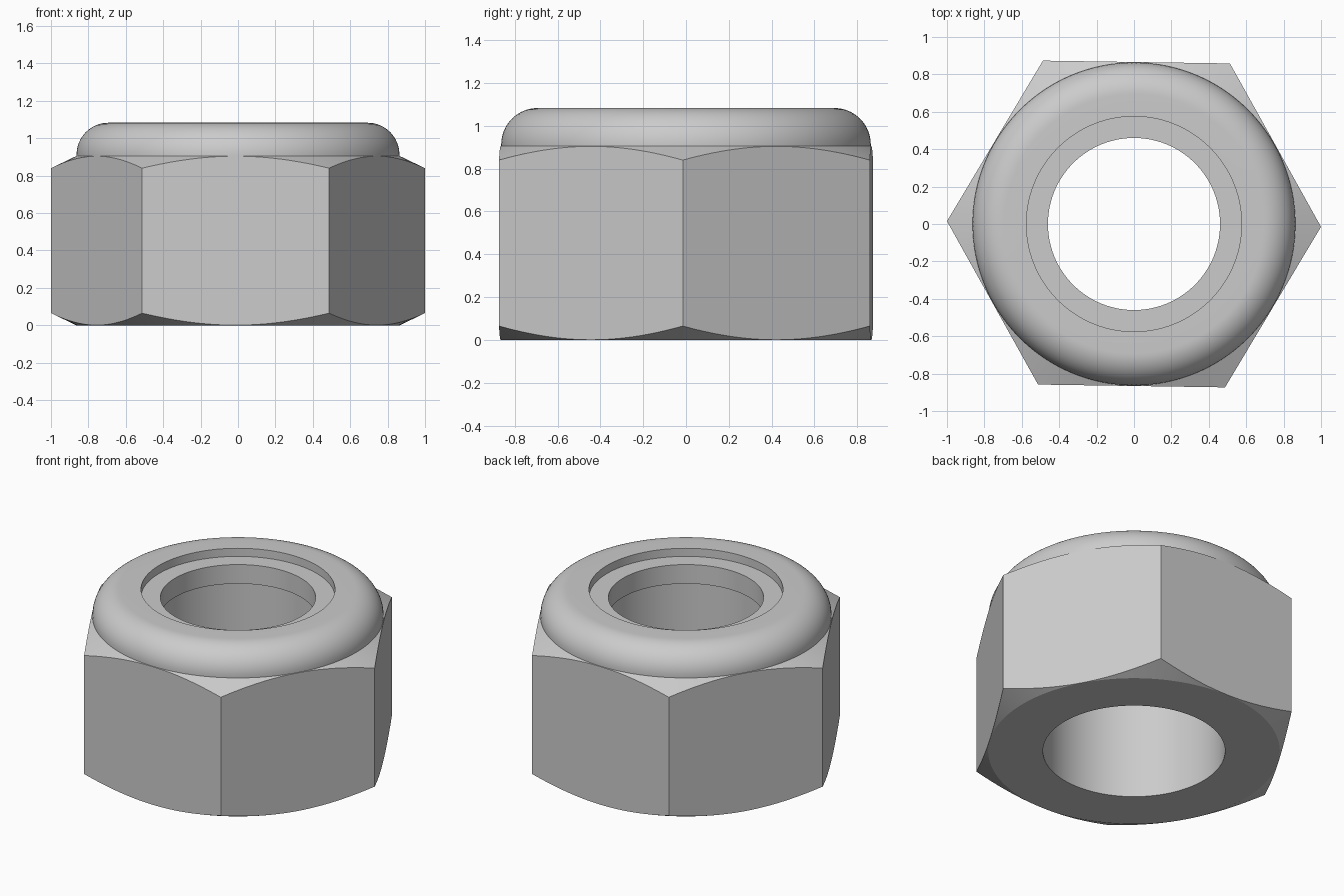
import bpy
import bmesh
import math

SEGMENTS = 192
HEIGHT = 0.905          # hex body height
FLAT_R = 0.8645         # where the chamfer cones start
BORE_R = 0.54

cube = bpy.data.objects.get("Cube")
if cube:
    bpy.data.objects.remove(cube, do_unlink=True)

steel = bpy.data.materials.new("grey_steel")
steel.use_nodes = True
steel.diffuse_color = (0.6, 0.6, 0.6, 1)
steel.node_tree.nodes["Principled BSDF"].inputs["Base Color"].default_value = (0.6, 0.6, 0.6, 1)


def add_object(name, bm):
    bmesh.ops.recalc_face_normals(bm, faces=bm.faces)
    mesh = bpy.data.meshes.new(name)
    bm.to_mesh(mesh)
    bm.free()
    mesh.materials.append(steel)
    obj = bpy.data.objects.new(name, mesh)
    bpy.context.collection.objects.link(obj)
    return obj


def lathe(name, profile):
    """Turn a closed (radius, height) profile around the z axis."""
    bm = bmesh.new()
    rings = []
    for i in range(SEGMENTS):
        a = math.tau * i / SEGMENTS
        rings.append([bm.verts.new((r * math.cos(a), r * math.sin(a), z)) for r, z in profile])
    n = len(profile)
    for i, ring in enumerate(rings):
        nxt = rings[(i + 1) % SEGMENTS]
        for j in range(n):
            k = (j + 1) % n
            bm.faces.new((ring[j], nxt[j], nxt[k], ring[k]))
    return add_object(name, bm)


def activate(obj):
    bpy.ops.object.select_all(action="DESELECT")
    obj.select_set(True)
    bpy.context.view_layer.objects.active = obj


def smooth(obj, degrees):
    activate(obj)
    bpy.ops.object.shade_smooth_by_angle(angle=math.radians(degrees))


# Hex body: a turned blank with chamfer cones, trimmed by a hexagonal prism
rim_r = 1.1
drop = (rim_r - FLAT_R) * 0.065 / (1 - FLAT_R)
body = lathe("hex_body", [(BORE_R, 0), (FLAT_R, 0), (rim_r, drop),
                          (rim_r, HEIGHT - drop), (FLAT_R, HEIGHT), (BORE_R, HEIGHT)])

bm = bmesh.new()
bmesh.ops.create_cone(bm, cap_ends=True, segments=6, radius1=1, radius2=1, depth=2)
corner = max(bm.verts, key=lambda v: v.co.x).co
turn = math.radians(-0.86) - math.atan2(corner.y, corner.x)
for v in bm.verts:
    a = math.atan2(v.co.y, v.co.x) + turn
    v.co.x, v.co.y = math.cos(a), math.sin(a)
    v.co.z += HEIGHT / 2
prism = add_object("hex_cutter", bm)
prism.hide_render = True

trim = body.modifiers.new("trim", "BOOLEAN")
trim.operation = "INTERSECT"
trim.solver = "EXACT"
trim.object = prism
activate(body)
bpy.ops.object.modifier_apply(modifier=trim.name)
bpy.data.objects.remove(prism, do_unlink=True)
smooth(body, 20)

# Rounded locking collar with a quarter-round shoulder
top, lip_r, round_r = 1.083, 0.575, 0.17
shoulder = [(0.863 - round_r + round_r * math.cos(t), top - round_r + round_r * math.sin(t))
            for t in (math.pi / 2 * i / 16 for i in range(17))]
collar = lathe("locking_collar", [(lip_r, HEIGHT), (0.863, HEIGHT)] + shoulder + [(lip_r, top)])
smooth(collar, 30)

# Recessed locking ring with the narrower hole
ring = lathe("insert_ring", [(0.46, HEIGHT), (lip_r, HEIGHT), (lip_r, 1.03), (0.46, 1.03)])
smooth(ring, 30)
